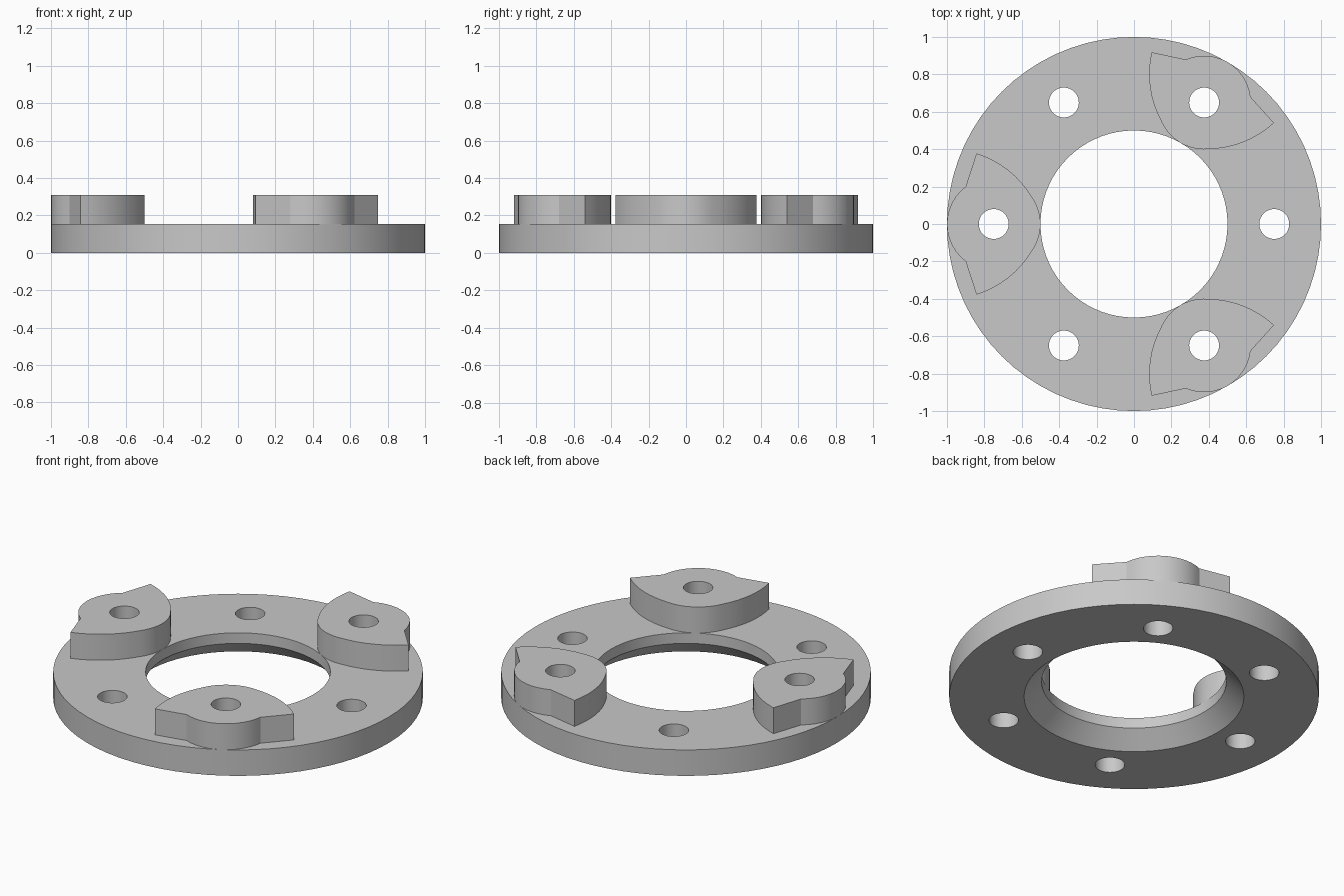
import bpy, bmesh
from math import sin, cos, pi, radians, atan2
from mathutils import Vector, Matrix

if "Cube" in bpy.data.objects:
    bpy.data.objects.remove(bpy.data.objects["Cube"])

THICK, TOP = 0.155, 0.31     # disc top, lug top
BOLT_R, HOLE_R = 0.75, 0.08  # bolt circle and hole radius
BOSS_R = 0.25                # rounded body of each lug

grey = bpy.data.materials.new("plain grey")
grey.use_nodes = True
colour = (0.58, 0.58, 0.58, 1)
grey.diffuse_color = colour
grey.node_tree.nodes["Principled BSDF"].inputs["Base Color"].default_value = colour


def add_object(name, bm):
    bmesh.ops.recalc_face_normals(bm, faces=bm.faces)
    mesh = bpy.data.meshes.new(name)
    bm.to_mesh(mesh)
    bm.free()
    mesh.materials.append(grey)
    obj = bpy.data.objects.new(name, mesh)
    bpy.context.collection.objects.link(obj)
    return obj


def lathe(name, profile, steps):
    """Closed ring from a (radius, height) profile."""
    bm = bmesh.new()
    rings = [[bm.verts.new((r * cos(2 * pi * i / steps), r * sin(2 * pi * i / steps), z))
              for r, z in profile] for i in range(steps)]
    n = len(profile)
    for i in range(steps):
        a, b = rings[i], rings[(i + 1) % steps]
        for k in range(n):
            m = (k + 1) % n
            bm.faces.new((a[k], b[k], b[m], a[m]))
    return add_object(name, bm)


def arc(start, end, sag, steps=8):
    """Shallow bowed edge between two points, without its end point."""
    a, b = Vector(start), Vector(end)
    side = Vector((-(b - a).y, (b - a).x)).normalized()
    return [a.lerp(b, i / steps) + side * sag * 4 * (i / steps) * (1 - i / steps)
            for i in range(steps)]


def boss_arc(a0, a1, steps=12):
    return [Vector((BOLT_R + BOSS_R * cos(a0 + (a1 - a0) * i / steps),
                    BOSS_R * sin(a0 + (a1 - a0) * i / steps))) for i in range(steps + 1)]


def lug(name, angle):
    """Two pointed wings around a round boss, pointing outward along +x, then turned."""
    tip = Vector((0.842, 0.378))
    low_tip = Vector((tip.x, -tip.y))
    out_a = atan2(0.2, 0.15)          # boss meets outer wing edge
    in_a = pi - atan2(0.143, 0.205)   # boss meets inner wing edge
    outer = boss_arc(-out_a, out_a)
    inner = boss_arc(in_a, 2 * pi - in_a)
    points = (outer + arc(tip, inner[0], -0.035)
              + inner + arc(inner[-1], low_tip, -0.035)[1:] + [low_tip])
    bm = bmesh.new()
    face = bm.faces.new([bm.verts.new((p.x, p.y, THICK)) for p in points])
    new = bmesh.ops.extrude_face_region(bm, geom=[face], use_keep_orig=True)["geom"]
    bmesh.ops.translate(bm, vec=(0, 0, TOP - THICK),
                        verts=[g for g in new if isinstance(g, bmesh.types.BMVert)])
    bm.transform(Matrix.Rotation(angle, 4, 'Z'))
    return add_object(name, bm)


# Flange disc with a bevelled bore on the underside
disc = lathe("flange_disc", [(0.595, 0), (1, 0), (1, THICK), (0.5, THICK), (0.5, 0.092)], 72)

# Raised lugs on every second bolt hole
lugs = [lug(n, radians(a)) for n, a in
        (("back_lug", 60), ("right_lug", 180), ("front_lug", 300))]

# Bolt holes through everything
bm = bmesh.new()
for i in range(6):
    place = Matrix.Rotation(i * pi / 3, 4, 'Z') @ Matrix.Translation((BOLT_R, 0, 0.15))
    bmesh.ops.create_cone(bm, cap_ends=True, segments=32, radius1=HOLE_R,
                          radius2=HOLE_R, depth=1, matrix=place)
cutter = add_object("bolt_hole_cutter", bm)
cutter.hide_render = True

for obj in [disc] + lugs:
    cut = obj.modifiers.new("bolt holes", 'BOOLEAN')
    cut.operation, cut.solver, cut.object = 'DIFFERENCE', 'EXACT', cutter
    bpy.ops.object.select_all(action='DESELECT')
    obj.select_set(True)
    bpy.context.view_layer.objects.active = obj
    bpy.ops.object.modifier_apply(modifier=cut.name)
    bpy.ops.object.shade_smooth_by_angle(angle=radians(25))
bpy.data.objects.remove(cutter)
